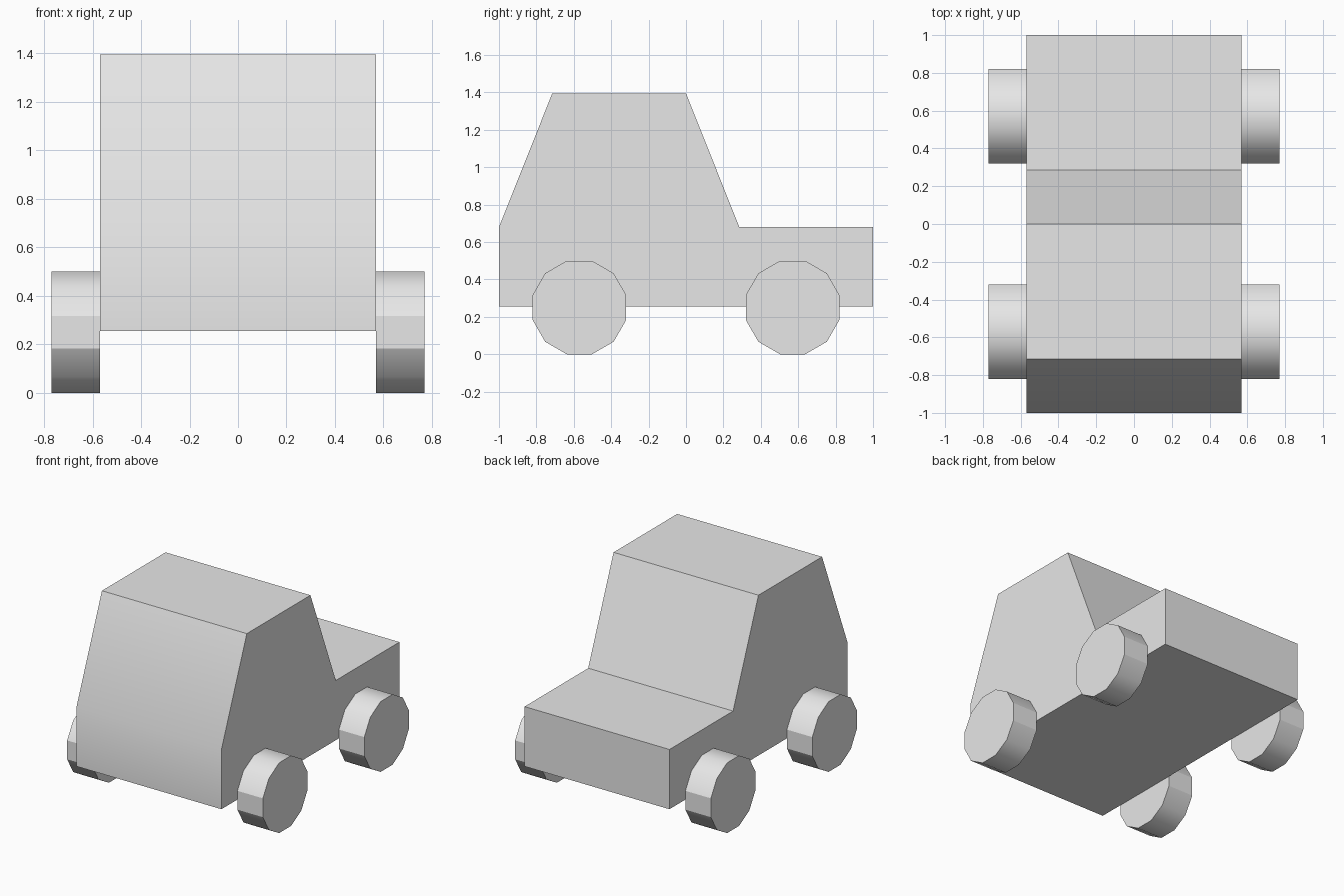
import bpy
import bmesh
from math import pi, radians, cos, sin

cube = bpy.data.objects.get("Cube")
if cube:
    bpy.data.objects.remove(cube, do_unlink=True)

# One plain grey for everything
grey = bpy.data.materials.new("light_grey")
grey.use_nodes = True
grey.diffuse_color = (0.8, 0.8, 0.8, 1)
grey.node_tree.nodes["Principled BSDF"].inputs["Base Color"].default_value = (0.8, 0.8, 0.8, 1)


def extrude_profile(name, profile, x0, x1, smooth_angle):
    """Extrude a (y, z) outline along x; edges sharper than the angle stay hard."""
    bm = bmesh.new()
    face = bm.faces.new([bm.verts.new((x0, y, z)) for y, z in profile])
    result = bmesh.ops.extrude_face_region(bm, geom=[face])
    for item in result["geom"]:
        if isinstance(item, bmesh.types.BMVert):
            item.co.x = x1
    bmesh.ops.recalc_face_normals(bm, faces=bm.faces)
    for f in bm.faces:
        f.smooth = abs(f.normal.x) < 0.5
    for e in bm.edges:
        # The facets facing straight forward or back keep crisp borders
        upright = max(abs(f.normal.y) for f in e.link_faces) > 0.999
        limit = smooth_angle[0] if upright else smooth_angle[1]
        e.smooth = e.calc_face_angle(0) < radians(limit)
    mesh = bpy.data.meshes.new(name)
    bm.to_mesh(mesh)
    bm.free()
    mesh.materials.append(grey)
    obj = bpy.data.objects.new(name, mesh)
    bpy.context.collection.objects.link(obj)
    return obj


# Body: cab at the front, low flat bed behind
body_profile = [(-1, 0.255), (1, 0.255), (1, 0.68), (0.285, 0.68),
                (0, 1.395), (-0.715, 1.395), (-1, 0.68)]
extrude_profile("body", body_profile, -0.57, 0.57, (25, 25))

# Wheels: twelve-sided discs resting on a flat facet
sides, apothem = 12, 0.25
radius = apothem / cos(pi / sides)
for end, y in (("front", -0.57), ("rear", 0.57)):
    ring = [(y + radius * cos(a), apothem + radius * sin(a))
            for a in ((i + 0.5) * 2 * pi / sides for i in range(sides))]
    for side, s in (("left", 1), ("right", -1)):
        extrude_profile(f"{end}_{side}_wheel", ring, s * 0.57, s * 0.77, (10, 35))
